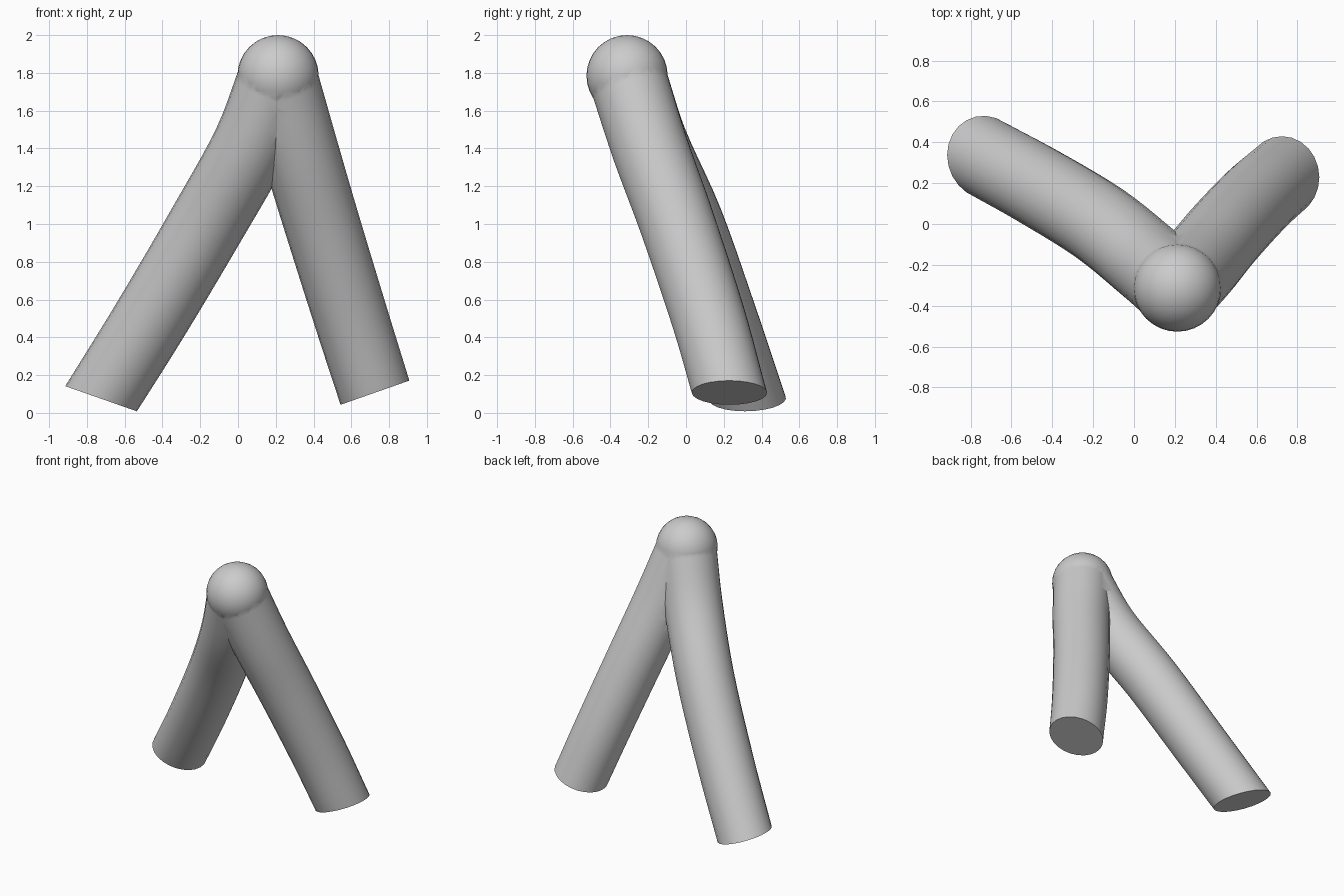
import bpy, bmesh, math
from mathutils import Vector

if "Cube" in bpy.data.objects:
    bpy.data.objects.remove(bpy.data.objects["Cube"])

SIDES = 24
TOP = Vector((0.212, -0.312, 1.785))


def smooth_path(points, steps=5):
    """Catmull-Rom samples through the given points."""
    p = [Vector(q) for q in points]
    p = [2 * p[0] - p[1]] + p + [2 * p[-1] - p[-2]]
    out = []
    for i in range(1, len(p) - 2):
        a, b, c, d = p[i - 1:i + 3]
        for k in range(steps):
            t = k / steps
            out.append(0.5 * (2 * b + (c - a) * t + (2 * a - 5 * b + 4 * c - d) * t * t
                              + (3 * b - a - 3 * c + d) * t ** 3))
    return out + [p[-2]]


def make_leg(name, points, radii, cut_normal):
    """Round tube along a path, its foot sliced on a tilted plane."""
    path = smooth_path(points)
    n = Vector(cut_normal).normalized()
    bm = bmesh.new()
    rings = []
    for i, c in enumerate(path):
        tan = (path[min(i + 1, len(path) - 1)] - path[max(i - 1, 0)]).normalized()
        u = Vector((0, 1, 0)).cross(tan).normalized()
        v = tan.cross(u)
        f = i / (len(path) - 1)
        r = radii[0] + (radii[1] - radii[0]) * f
        ring = []
        for k in range(SIDES):
            a = 2 * math.pi * k / SIDES
            off = (u * math.cos(a) + v * math.sin(a)) * r
            if i == 0:
                off -= tan * (off.dot(n) / tan.dot(n))
            ring.append(bm.verts.new(c + off))
        rings.append(ring)
    for a, b in zip(rings, rings[1:]):
        for k in range(SIDES):
            j = (k + 1) % SIDES
            bm.faces.new((a[k], a[j], b[j], b[k]))
    bm.faces.new(rings[0][::-1])
    bm.faces.new(rings[-1])
    bmesh.ops.recalc_face_normals(bm, faces=bm.faces)
    mesh = bpy.data.meshes.new(name)
    bm.to_mesh(mesh)
    bm.free()
    ob = bpy.data.objects.new(name, mesh)
    bpy.context.collection.objects.link(ob)
    return ob


# Two legs, spreading from the rounded top
left_leg = make_leg("left_leg", [(-0.725, 0.325, 0.075), (-0.46, 0.18, 0.50),
                                 (-0.165, 0.0, 1.0), (0.07, -0.19, 1.42), TOP],
                    (0.196, 0.207), (0.33, 0, 0.94))
right_leg = make_leg("right_leg", [(0.725, 0.23, 0.107), (0.60, 0.12, 0.50),
                                   (0.445, -0.045, 1.0), (0.325, -0.19, 1.4), TOP],
                     (0.193, 0.207), (-0.33, 0, 0.94))

# Ball joint at the top, fused with the legs
bpy.ops.mesh.primitive_uv_sphere_add(segments=32, ring_count=16, radius=0.215, location=TOP)
body = bpy.context.object
body.name = "forked_body"
for leg in (left_leg, right_leg):
    mod = body.modifiers.new("join_" + leg.name, 'BOOLEAN')
    mod.operation = 'UNION'
    mod.solver = 'EXACT'
    mod.object = leg
    bpy.ops.object.modifier_apply(modifier=mod.name)
    bpy.data.objects.remove(leg)
bpy.ops.object.shade_smooth_by_angle(angle=math.radians(30))
